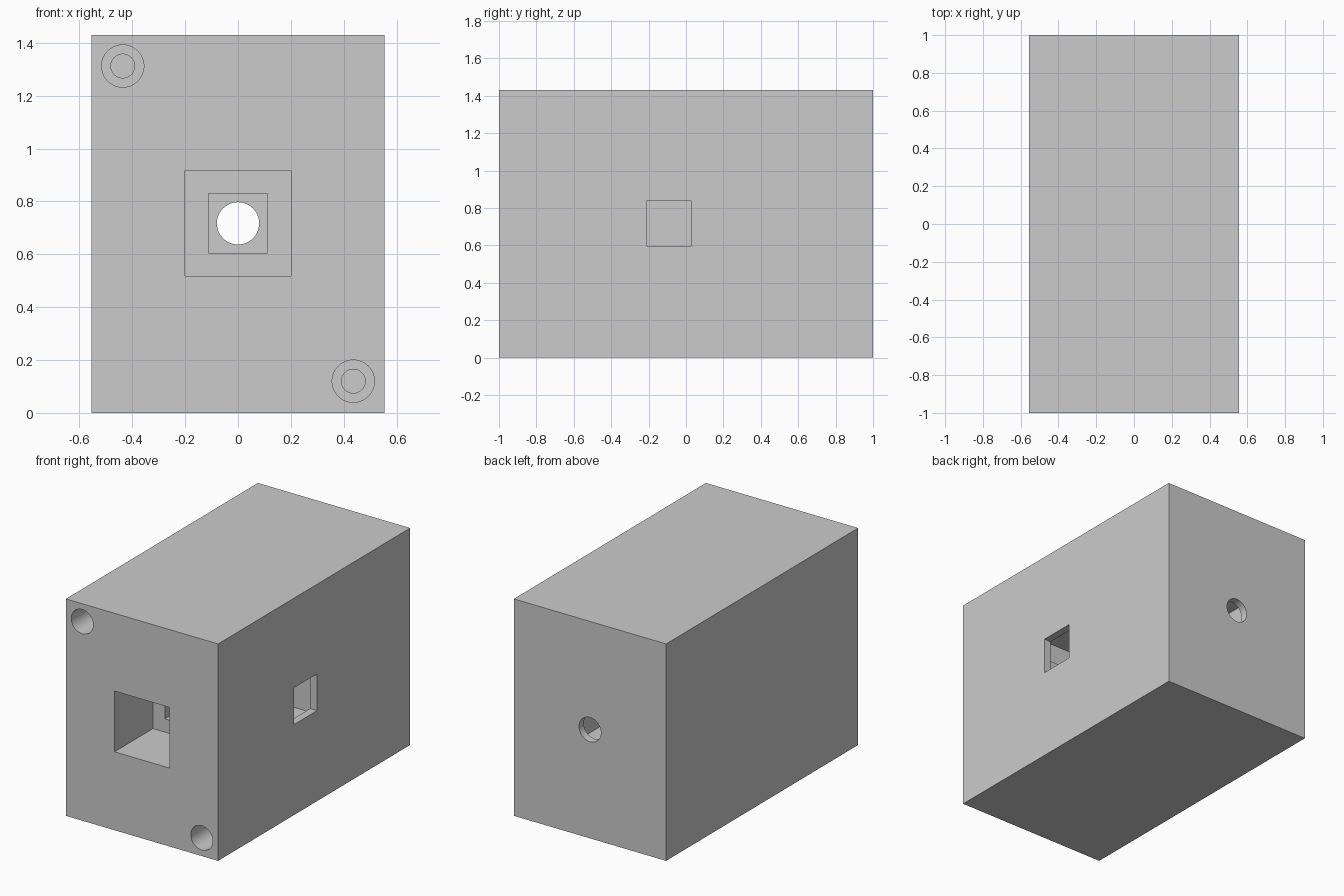
import bpy
import math

if "Cube" in bpy.data.objects:
    bpy.data.objects.remove(bpy.data.objects["Cube"])

W, L, H, T = 1.11, 2.0, 1.43, 0.05   # outer size and wall thickness
CZ = 0.717                            # height of the central axis
SOCKETS = [(-0.436, 1.312), (0.436, 0.12)]


def box(name, x0, x1, y0, y1, z0, z1):
    bpy.ops.mesh.primitive_cube_add(
        size=1, location=((x0 + x1) / 2, (y0 + y1) / 2, (z0 + z1) / 2))
    ob = bpy.context.object
    ob.name = name
    ob.scale = (x1 - x0, y1 - y0, z1 - z0)
    bpy.ops.object.transform_apply(location=True, rotation=True, scale=True)
    return ob


def square(name, half, y0, y1):
    return box(name, -half, half, y0, y1, CZ - half, CZ + half)


def rod(name, x, z, r, y0, y1):
    bpy.ops.mesh.primitive_cylinder_add(
        vertices=48, radius=r, depth=y1 - y0,
        location=(x, (y0 + y1) / 2, z), rotation=(math.pi / 2, 0, 0))
    ob = bpy.context.object
    ob.name = name
    bpy.ops.object.transform_apply(location=True, rotation=True, scale=True)
    return ob


def combine(target, tool, operation):
    tool.hide_render = True
    bpy.context.view_layer.objects.active = target
    mod = target.modifiers.new(tool.name, 'BOOLEAN')
    mod.operation = operation
    mod.solver = 'EXACT'
    mod.object = tool
    bpy.ops.object.modifier_apply(modifier=mod.name)
    bpy.data.objects.remove(tool, do_unlink=True)


# Hollow casing
body = box("casing", -W / 2, W / 2, -L / 2, L / 2, 0, H)
combine(body, box("cavity", -W / 2 + T, W / 2 - T, -L / 2 + T, L / 2 - T, T, H - T),
        'DIFFERENCE')

# Inner housings: front pocket, central duct, two corner sockets
combine(body, square("pocket_housing", 0.245, -0.98, -0.56), 'UNION')
combine(body, square("duct_housing", 0.15, -0.7, 0.98), 'UNION')
for x, z in SOCKETS:
    combine(body, rod("socket_housing", x, z, 0.105, -0.98, -0.4), 'UNION')

# Front pocket, duct behind it and round outlet at the back
combine(body, square("pocket", 0.2, -1.1, -0.6), 'DIFFERENCE')
combine(body, square("duct", 0.1125, -0.65, L / 2 - T), 'DIFFERENCE')
combine(body, rod("outlet", 0, CZ, 0.08, 0.9, 1.1), 'DIFFERENCE')

# Stepped corner sockets
for x, z in SOCKETS:
    combine(body, rod("socket_bore", x, z, 0.08, -1.1, -0.6), 'DIFFERENCE')
    combine(body, rod("socket_pilot", x, z, 0.045, -0.7, -0.45), 'DIFFERENCE')

# Window through the right wall
combine(body, box("window", 0.48, 0.6, -0.21, 0.03, 0.597, 0.838), 'DIFFERENCE')

# Smooth bores, crisp edges
bpy.ops.object.select_all(action='DESELECT')
body.select_set(True)
bpy.context.view_layer.objects.active = body
bpy.ops.object.shade_smooth_by_angle(angle=math.radians(30))
